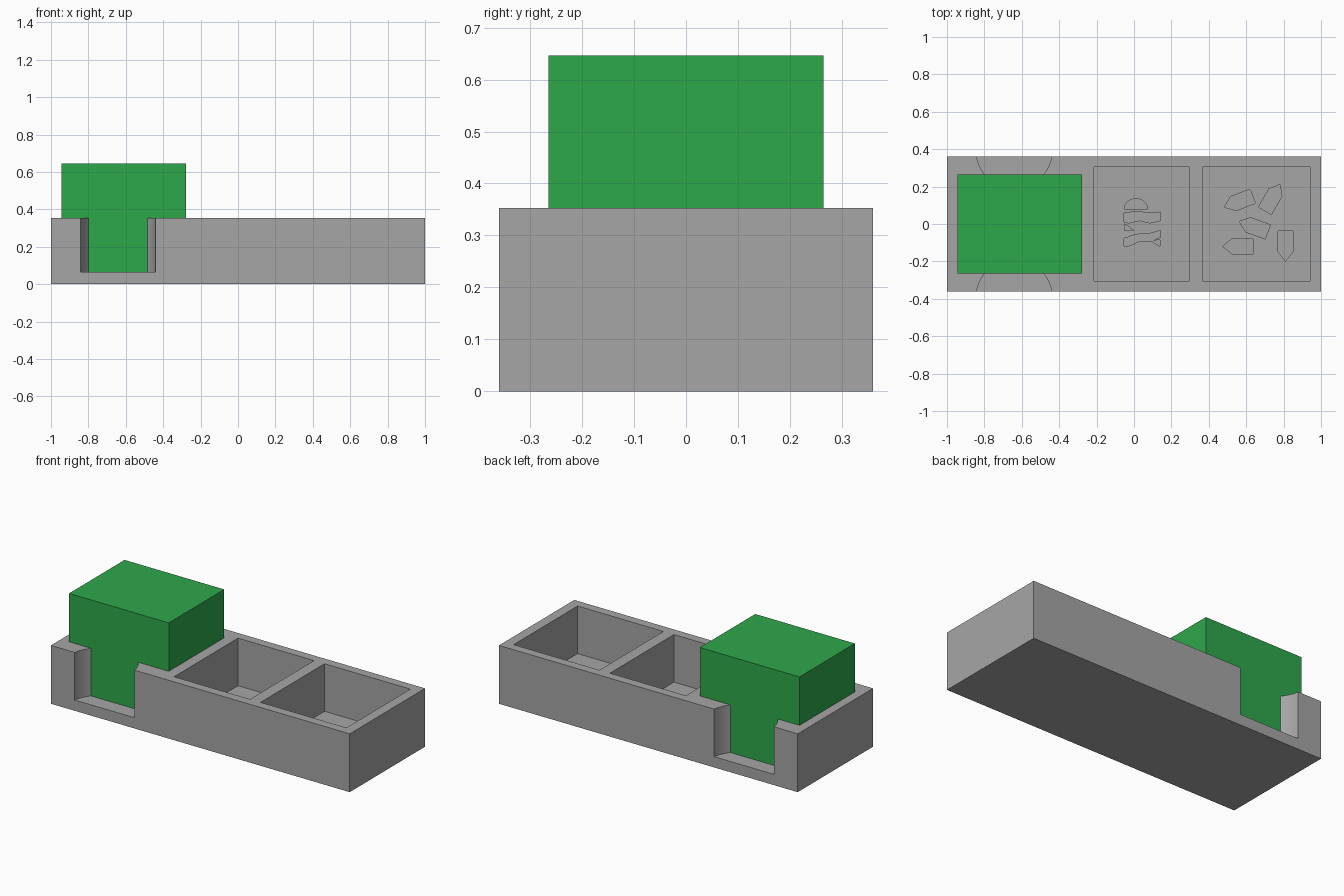
import bpy, bmesh, math
from mathutils import Vector, Matrix

if "Cube" in bpy.data.objects:
    bpy.data.objects.remove(bpy.data.objects["Cube"])

TOP, FLOOR, ENGRAVE = 0.353, 0.065, 0.012


def material(name, rgb):
    m = bpy.data.materials.new(name)
    m.diffuse_color = (*rgb, 1)
    m.use_nodes = True
    m.node_tree.nodes["Principled BSDF"].inputs["Base Color"].default_value = m.diffuse_color
    return m


grey = material("tray grey", (0.381, 0.381, 0.381))
green = material("deck green", (0.027, 0.392, 0.069))


def prism(name, outline, z0, z1, mat=None):
    """Extrude a flat outline between two heights."""
    bm = bmesh.new()
    face = bm.faces.new([bm.verts.new((x, y, z0)) for x, y in outline])
    up = bmesh.ops.extrude_face_region(bm, geom=[face])["geom"]
    bmesh.ops.translate(bm, vec=(0, 0, z1 - z0),
                        verts=[v for v in up if isinstance(v, bmesh.types.BMVert)])
    bmesh.ops.recalc_face_normals(bm, faces=bm.faces)
    mesh = bpy.data.meshes.new(name)
    bm.to_mesh(mesh)
    bm.free()
    ob = bpy.data.objects.new(name, mesh)
    bpy.context.collection.objects.link(ob)
    if mat:
        mesh.materials.append(mat)
    return ob


def rect(x0, x1, y):
    return [(x0, -y), (x1, -y), (x1, y), (x0, y)]


def circle(cx, cy, r, n=96):
    return [(cx + r * math.cos(math.tau * i / n), cy + r * math.sin(math.tau * i / n))
            for i in range(n)]


def cut(target, outline, z0, z1):
    """Subtract a prism from the target and discard the cutter."""
    cutter = prism("cutter", outline, z0, z1)
    cutter.hide_render = True
    mod = target.modifiers.new("cut", "BOOLEAN")
    mod.operation, mod.solver, mod.object = "DIFFERENCE", "EXACT", cutter
    bpy.context.view_layer.objects.active = target
    bpy.ops.object.modifier_apply(modifier=mod.name)
    bpy.data.objects.remove(cutter)


# Tray with one deck well and two open wells
tray = prism("tray", rect(-1, 1, 0.36), 0, TOP, grey)
for x0, x1, y in ((-0.945, -0.278, 0.265), (-0.214, 0.295, 0.306), (0.365, 0.94, 0.306)):
    cut(tray, rect(x0, x1, y), FLOOR, TOP + 0.1)

# Rounded finger notches on both long sides of the deck well
for side in (-1, 1):
    cut(tray, circle(-0.641, side * 0.393, 0.203), FLOOR, TOP + 0.1)

# Engraved pointed tokens on the right floor: centre and pointing angle
token = [(-0.08, -0.04), (0.032, -0.04), (0.082, 0), (0.032, 0.04), (-0.08, 0.04)]
for x, y, angle in ((0.56, 0.12, 201), (0.74, 0.14, 60), (0.64, -0.015, 160),
                    (0.556, -0.12, 180), (0.81, -0.117, -90)):
    turn = Matrix.Rotation(math.radians(angle), 2)
    cut(tray, [tuple(turn @ Vector(p) + Vector((x, y))) for p in token],
        FLOOR - ENGRAVE, FLOOR + 0.05)

# Engraved stacked emblem on the middle floor: dome, wavy layers and a chip
dome = [(0.01 + 0.062 * math.cos(math.pi * i / 12), 0.08 + 0.055 * math.sin(math.pi * i / 12))
        for i in range(13)]


def layer(y, height, slope):
    xs = [-0.053 + 0.195 * i / 14 for i in range(15)]
    low = [(x, y + slope * x + 0.006 * math.sin(55 * x)) for x in xs]
    high = [(x, y + height + slope * x + 0.004 * math.sin(40 * x + 1)) for x in xs]
    return low + high[::-1]


for shape in (dome, layer(0.012, 0.05, 0.0), layer(-0.105, 0.042, 0.2),
              [(-0.05, -0.035), (0.0, -0.035), (-0.05, 0.0)],
              [(0.09, -0.09), (0.14, -0.12), (0.14, -0.085)]):
    cut(tray, shape, FLOOR - ENGRAVE, FLOOR + 0.05)

# Smooth notch curves, sharp edges elsewhere
bpy.ops.object.select_all(action="DESELECT")
tray.select_set(True)
bpy.context.view_layer.objects.active = tray
bpy.ops.object.shade_smooth_by_angle(angle=math.radians(30))

# Block standing in the deck well
prism("deck_block", rect(-0.945, -0.278, 0.265), FLOOR, 0.646, green)
